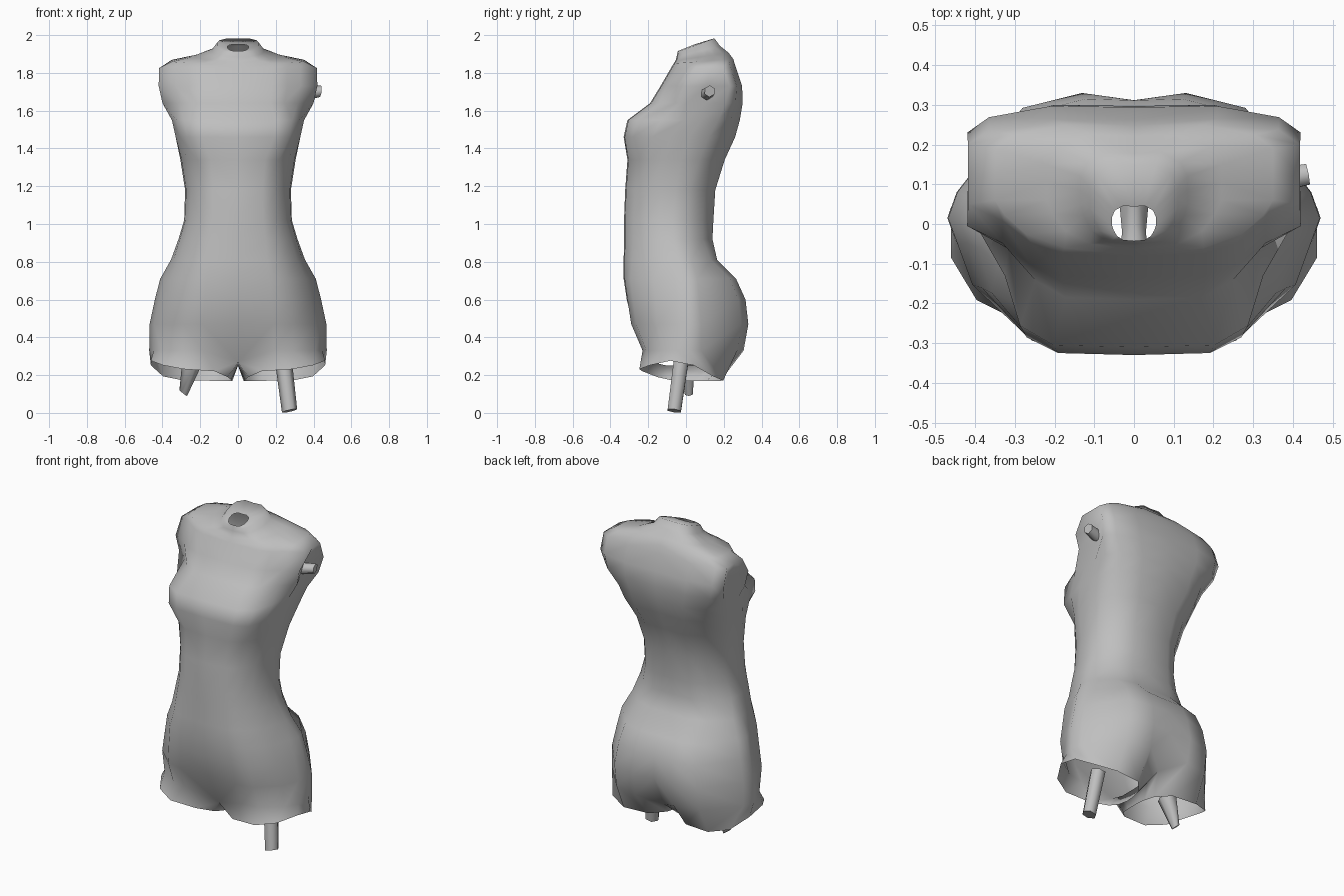
import bpy, bmesh, math
from mathutils import Vector

if "Cube" in bpy.data.objects:
    bpy.data.objects.remove(bpy.data.objects["Cube"])

grey = bpy.data.materials.new("plaster_grey")
grey.diffuse_color = (0.52, 0.52, 0.52, 1)
grey.use_nodes = True
grey.node_tree.nodes["Principled BSDF"].inputs["Base Color"].default_value = grey.diffuse_color


def mix(a, b, t):
    return a + (b - a) * t


def finish(name, bm, angle):
    bmesh.ops.recalc_face_normals(bm, faces=bm.faces[:])
    me = bpy.data.meshes.new(name)
    bm.to_mesh(me)
    bm.free()
    me.materials.append(grey)
    ob = bpy.data.objects.new(name, me)
    bpy.context.collection.objects.link(ob)
    bpy.ops.object.select_all(action='DESELECT')
    ob.select_set(True)
    bpy.context.view_layer.objects.active = ob
    bpy.ops.object.shade_smooth_by_angle(angle=math.radians(angle))
    return ob


# Body sections: height, front y, back y, half width, side patch start y, end y
SECTIONS = [
    (0.33, -0.235, 0.305, 0.47, -0.05, 0.08),
    (0.47, -0.295, 0.33, 0.468, -0.05, 0.08),
    (0.60, -0.315, 0.315, 0.44, -0.05, 0.07),
    (0.71, -0.33, 0.265, 0.412, -0.06, 0.06),
    (0.81, -0.33, 0.165, 0.355, -0.10, 0.03),
    (0.92, -0.328, 0.14, 0.315, -0.13, 0.00),
    (1.02, -0.328, 0.145, 0.285, -0.14, 0.00),
    (1.18, -0.322, 0.155, 0.28, -0.13, 0.02),
    (1.34, -0.31, 0.205, 0.305, -0.12, 0.07),
    (1.46, -0.33, 0.26, 0.33, -0.08, 0.12),
    (1.55, -0.31, 0.285, 0.35, -0.01, 0.17),
    (1.64, -0.19, 0.30, 0.40, 0.00, 0.21),
    (1.73, -0.135, 0.297, 0.42, -0.005, 0.23),
    (1.825, -0.08, 0.265, 0.418, 0.05, 0.20),
    (1.85, -0.065, 0.25, 0.35, 0.06, 0.19),
    (1.865, -0.055, 0.225, 0.22, 0.06, 0.15),
    (1.885, -0.05, 0.18, 0.135, 0.05, 0.12),
    (1.91, -0.045, 0.15, 0.11, 0.04, 0.09),
]

# Outline roundness per zone: x factors of the half width and y blends
HIP = (0.40, 0.62, 0.13, 0.87, 0.58, 0.95, 0.60, 0.85, 0.28)
WAIST = (0.47, 0.71, 0.27, 0.89, 0.62, 0.98, 0.75, 0.61, 0.43)
BUST = (0.58, 0.82, 0.18, 0.93, 0.60, 1.0, 0.83, 0.60, 0.50)
ARM = (0.43, 0.62, 0.25, 0.79, 0.67, 1.0, 0.87, 0.58, 0.50)
NECK = (0.50, 0.78, 0.32, 0.93, 0.70, 1.0, 0.87, 0.58, 0.50)


def outline(z):
    if z < 1.4:
        t = min(1, max(0, (z - 0.7) / 0.25))
        return [mix(a, b, t) for a, b in zip(HIP, WAIST)]
    return BUST if z < 1.6 else ARM if z < 1.83 else NECK


def half_section(z, yf, yb, w, s0, s1):
    """Half outline from front centre round the side to back centre."""
    x1, x2, m2, x3, m3, x4, x7, m7, x8 = outline(z)
    low = max(0, (0.72 - z) / 0.39)
    cleft_front, cleft_back = 0.05 * low ** 3, 0.003 + 0.09 * low ** 4
    dent = 0.05 if 1.6 < z < 1.78 else 0           # hollow arm stump
    tilt = min(0.45, max(0, (z - 1.835) * 5))      # neck rim rises to the back
    drop = 0.06 if z < 0.4 else 0                  # centre line dips to crotch
    pts = [(0, yf + cleft_front), (x1 * w, yf + 0.005),
           (x2 * w, mix(yf, s0, m2)), (x3 * w, mix(yf, s0, m3)),
           (x4 * w, s0), (w - dent, (s0 + s1) / 2), (x4 * w, s1),
           (x7 * w, mix(s1, yb, m7)), (x8 * w, yb),
           (0, yb - cleft_back)]
    out = [Vector((x, y, z + tilt * (y - yf))) for x, y in pts]
    out[0].z -= drop
    out[-1].z -= drop
    return out


bm = bmesh.new()


def add(points):
    return [bm.verts.new(p) for p in points]


def bridge(a, b, closed=False):
    n = len(a)
    for i in range(n if closed else n - 1):
        j = (i + 1) % n
        bm.faces.new((a[i], a[j], b[j], b[i]))


# Torso skin
rings = [add(half_section(*s)) for s in SECTIONS]
for a, b in zip(rings, rings[1:]):
    bridge(a, b)

# Lip folded over the neck, leaving a small opening at the front
lip = add([(v.co.x * 0.5, mix(-0.04, v.co.y, 0.45),
            1.915 + 0.4 * (mix(-0.04, v.co.y, 0.45) + 0.045)) for v in rings[-1]])
bridge(rings[-1], lip)

# Thigh: hip outline closed by the crotch line, down to a slanted open hem
crotch = add([(0, 0.12, 0.255), (0, 0.0, 0.25), (0, -0.10, 0.25)])
angles = [215 + i * 290 / 9 for i in range(10)] + [162.5, 180, 197.5]
hem = []
for a in angles:
    c, s = math.cos(math.radians(a)), math.sin(math.radians(a))
    x = 0.25 + 0.22 * (c if c > 0 else -abs(c) ** 0.6)
    hem.append((x, -0.02 + (0.22 if s > 0 else 0.23) * s,
                0.17 + 0.11 * max(0, c) ** 2 * (1 - 0.7 * max(0, s))
                + 0.06 * max(0, -s) ** 2))
hem = add(hem)
bridge(rings[0] + crotch, hem, closed=True)

body = finish("torso", bm, 100)
mirror = body.modifiers.new("mirror", 'MIRROR')
mirror.use_clip = True
mirror.merge_threshold = 0.001


# Broken rods sticking out of the stumps
def rod(name, start, end, r0, r1, slant, sides=6):
    bm = bmesh.new()
    start, end = Vector(start), Vector(end)
    axis = (end - start).normalized()
    u = axis.cross(Vector((0, 1, 0))).normalized()
    v = axis.cross(u)
    loops = []
    for p, r, k in ((start, r0, 0), (end, r1, slant)):
        loop = []
        for i in range(sides):
            t = 2 * math.pi * i / sides
            q = p + r * (u * math.cos(t) + v * math.sin(t))
            loop.append(bm.verts.new(q + axis * k * math.cos(t)))
        loops.append(loop)
    a, b = loops
    for i in range(sides):
        j = (i + 1) % sides
        bm.faces.new((a[i], a[j], b[j], b[i]))
    bm.faces.new(a)
    bm.faces.new(b)
    finish(name, bm, 65)


rod("right_leg_rod", (0.24, -0.025, 0.28), (0.273, -0.062, 0.011), 0.045, 0.041, -0.004)
rod("left_leg_rod", (-0.24, 0.0, 0.28), (-0.29, 0.015, 0.105), 0.055, 0.024, 0.01)
rod("right_arm_rod", (0.36, 0.11, 1.69), (0.437, 0.125, 1.703), 0.035, 0.03, 0.008)
